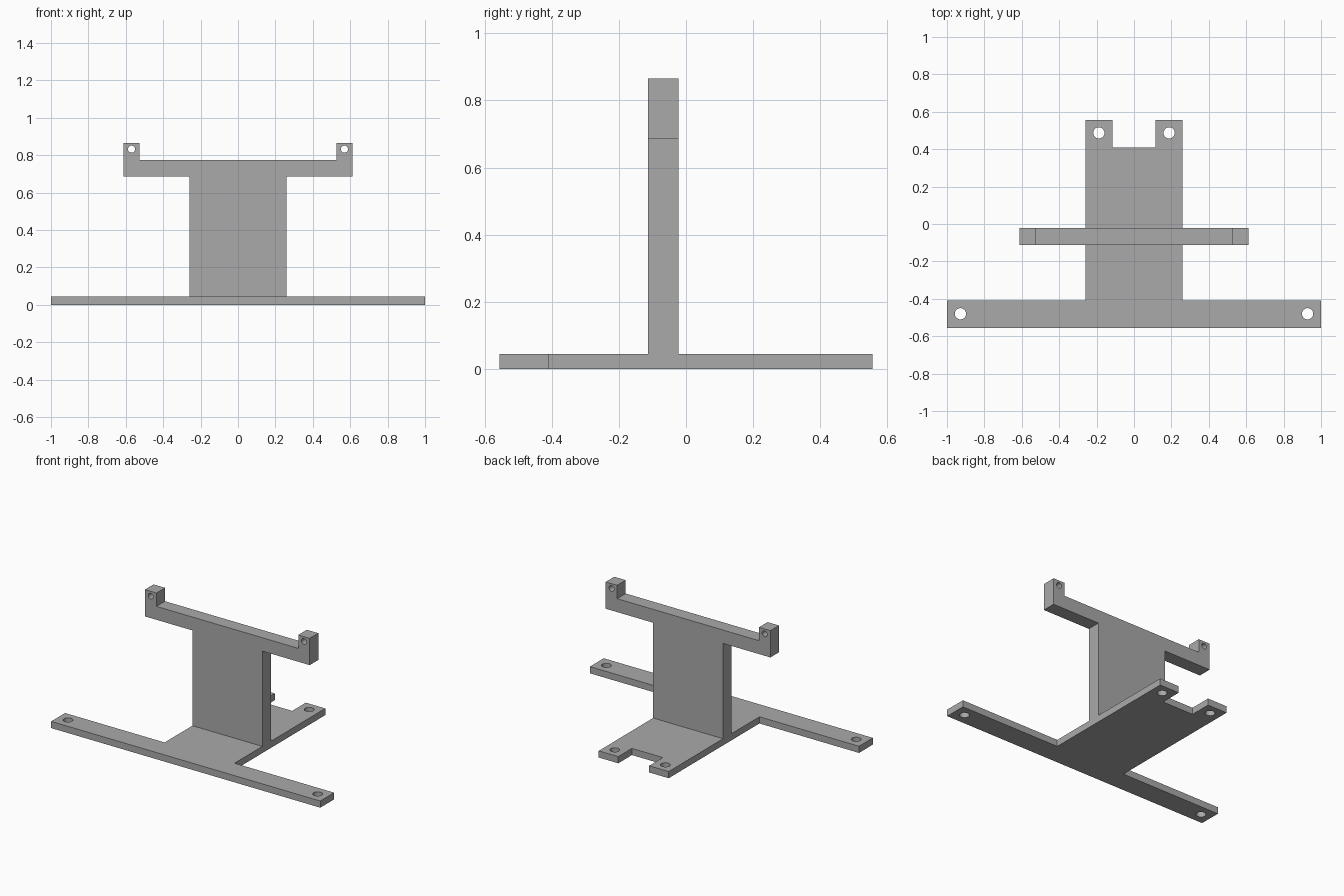
import bpy, bmesh, math
from mathutils import Matrix, Vector

cube = bpy.data.objects.get("Cube")
if cube:
    bpy.data.objects.remove(cube)

grey = bpy.data.materials.new("plain grey")
grey.use_nodes = True
COLOUR = (0.4, 0.4, 0.4, 1)
grey.diffuse_color = COLOUR
grey.node_tree.nodes["Principled BSDF"].inputs["Base Color"].default_value = COLOUR


def finish(name, bm):
    bmesh.ops.recalc_face_normals(bm, faces=bm.faces)
    mesh = bpy.data.meshes.new(name)
    bm.to_mesh(mesh)
    bm.free()
    mesh.materials.append(grey)
    obj = bpy.data.objects.new(name, mesh)
    bpy.context.collection.objects.link(obj)
    return obj


def mirrored_slab(name, half, place, depth):
    """Extrude a profile given by its right half, mirrored across x = 0."""
    outline = half + [(-x, v) for x, v in reversed(half)]
    bm = bmesh.new()
    face = bm.faces.new([bm.verts.new(place(x, v)) for x, v in outline])
    ext = bmesh.ops.extrude_face_region(bm, geom=[face])
    moved = [g for g in ext["geom"] if isinstance(g, bmesh.types.BMVert)]
    bmesh.ops.translate(bm, vec=Vector(depth), verts=moved)
    return finish(name, bm)


def drill_pair(name, centre, radius, length, turn):
    """A mirrored pair of round hole cutters."""
    bm = bmesh.new()
    for side in (-1, 1):
        spot = Matrix.Translation((side * centre[0], centre[1], centre[2]))
        bmesh.ops.create_cone(bm, cap_ends=True, segments=32, radius1=radius,
                              radius2=radius, depth=length, matrix=spot @ turn)
    return finish(name, bm)


def combine(obj, other, operation):
    mod = obj.modifiers.new(other.name, "BOOLEAN")
    mod.operation = operation
    mod.solver = "EXACT"
    mod.object = other


THICK = 0.045
FRONT, BACK = -0.113, -0.022

# Flat base: wide front bar, narrow tongue with a notched rear edge
bracket = mirrored_slab(
    "bracket",
    [(1, -0.555), (1, -0.408), (0.26, -0.408), (0.26, 0.555), (0.115, 0.555), (0.115, 0.41)],
    lambda x, v: (x, v, 0), (0, 0, THICK))

# Upright: column, crossbar and two raised ears
upright = mirrored_slab(
    "upright",
    [(0.26, 0.02), (0.26, 0.685), (0.612, 0.685), (0.612, 0.865), (0.527, 0.865), (0.527, 0.775)],
    lambda x, v: (x, FRONT, v), (0, BACK - FRONT, 0))

# Screw holes in the bar, the tongue and the ears
level = Matrix.Identity(4)
across = Matrix.Rotation(math.pi / 2, 4, "X")
drills = [
    drill_pair("bar_holes", (0.928, -0.48, THICK / 2), 0.03, 0.2, level),
    drill_pair("tongue_holes", (0.188, 0.487, THICK / 2), 0.03, 0.2, level),
    drill_pair("ear_holes", (0.569, (FRONT + BACK) / 2, 0.832), 0.019, 0.3, across),
]

combine(bracket, upright, "UNION")
for drill in drills:
    combine(bracket, drill, "DIFFERENCE")

# Bake the joins and remove the helpers
solid = bpy.data.meshes.new_from_object(
    bracket.evaluated_get(bpy.context.evaluated_depsgraph_get()))
bracket.modifiers.clear()
bracket.data = solid
for helper in [upright] + drills:
    bpy.data.objects.remove(helper)

bpy.ops.object.select_all(action="DESELECT")
bracket.select_set(True)
bpy.context.view_layer.objects.active = bracket
bpy.ops.object.shade_smooth_by_angle()
